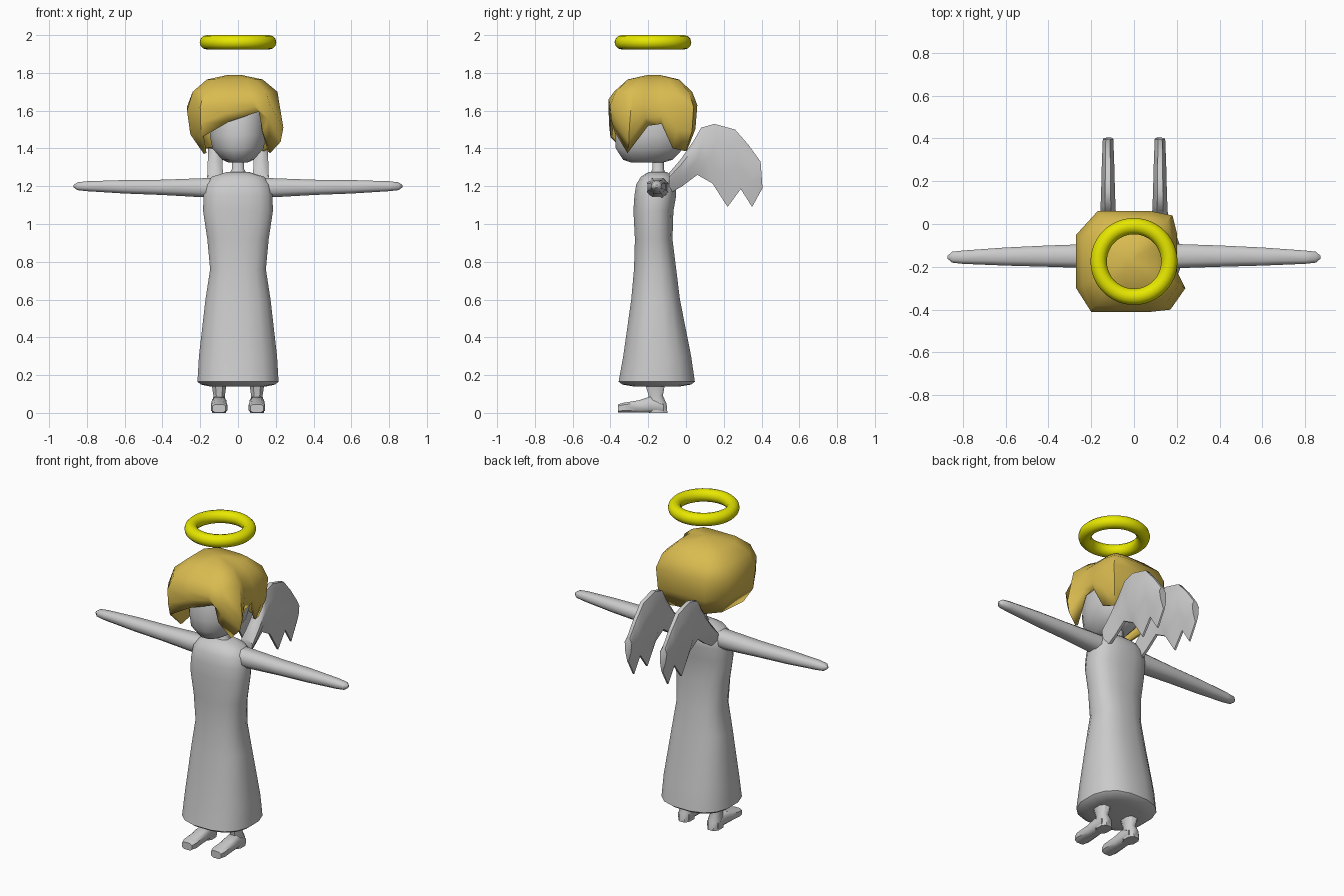
import bpy, math
from mathutils import Vector

if "Cube" in bpy.data.objects:
    bpy.data.objects.remove(bpy.data.objects["Cube"])


def material(name, rgb):
    m = bpy.data.materials.new(name)
    m.diffuse_color = (*rgb, 1)
    m.use_nodes = True
    m.node_tree.nodes["Principled BSDF"].inputs["Base Color"].default_value = m.diffuse_color
    return m


WHITE = material("soft white", (0.60, 0.60, 0.60))
BLOND = material("blond", (0.70, 0.50, 0.08))
YELLOW = material("halo yellow", (0.80, 0.80, 0.0))


def skin(name, rings, mat, angle=50, caps=(True, True)):
    """Join equal-length rings of points into one closed tube."""
    n = len(rings[0])
    verts = [p for r in rings for p in r]
    faces = [(i * n + j, i * n + (j + 1) % n, (i + 1) * n + (j + 1) % n, (i + 1) * n + j)
             for i in range(len(rings) - 1) for j in range(n)]
    if caps[0]:
        faces.append(tuple(reversed(range(n))))
    if caps[1]:
        faces.append(tuple(range(len(verts) - n, len(verts))))
    me = bpy.data.meshes.new(name)
    me.from_pydata(verts, [], faces)
    me.materials.append(mat)
    ob = bpy.data.objects.new(name, me)
    bpy.context.collection.objects.link(ob)
    bpy.ops.object.select_all(action='DESELECT')
    ob.select_set(True)
    bpy.context.view_layer.objects.active = ob
    bpy.ops.object.mode_set(mode='EDIT')
    bpy.ops.mesh.select_all(action='SELECT')
    bpy.ops.mesh.normals_make_consistent(inside=False)
    bpy.ops.object.mode_set(mode='OBJECT')
    bpy.ops.object.shade_smooth_by_angle(angle=math.radians(angle))
    return ob


def oval(a, b, n, power=0.8):
    """Rounded-box outline with half sizes a and b."""
    pts = []
    for i in range(n):
        t = 2 * math.pi * (i + 0.5) / n
        c, s = math.cos(t), math.sin(t)
        pts.append((a * math.copysign(abs(c) ** power, c), b * math.copysign(abs(s) ** power, s)))
    return pts


def stack(name, levels, mat, n=16, cx=0, power=0.8):
    """Loft horizontal ovals given as (z, half width, front y, back y)."""
    rings = [[(cx + x, (f + b) / 2 + y, z) for x, y in oval(w, (b - f) / 2, n, power)]
             for z, w, f, b in levels]
    return skin(name, rings, mat)


# Robe with flared hem
stack("robe", [
    (0.14, 0.15, -0.28, -0.03), (0.15, 0.20, -0.34, 0.03), (0.165, 0.218, -0.36, 0.05),
    (0.30, 0.21, -0.335, 0.03), (0.60, 0.175, -0.292, -0.03), (0.76, 0.15, -0.277, -0.05),
    (0.92, 0.165, -0.272, -0.07), (1.07, 0.188, -0.28, -0.065), (1.15, 0.185, -0.275, -0.05),
    (1.21, 0.175, -0.265, -0.05), (1.25, 0.14, -0.24, -0.07), (1.275, 0.06, -0.20, -0.10)], WHITE)

# Neck and head
stack("neck", [(1.25, 0.06, -0.20, -0.10), (1.29, 0.035, -0.18, -0.115), (1.38, 0.035, -0.18, -0.115)],
      WHITE, 8)
stack("head", [
    (1.325, 0.05, -0.29, -0.12), (1.34, 0.085, -0.335, -0.07), (1.40, 0.138, -0.375, -0.01),
    (1.47, 0.152, -0.38, 0.01), (1.58, 0.15, -0.375, 0.01), (1.67, 0.11, -0.33, -0.04),
    (1.71, 0.05, -0.25, -0.11)], WHITE, power=0.9)

for side, label in ((-1, "left"), (1, "right")):
    # Arm: (x, centre y, half depth, centre z, half height)
    arm = [(0.12, -0.15, 0.06, 1.192, 0.056), (0.20, -0.15, 0.06, 1.192, 0.053),
           (0.40, -0.15, 0.053, 1.194, 0.043), (0.60, -0.152, 0.045, 1.197, 0.038),
           (0.80, -0.155, 0.033, 1.20, 0.028), (0.85, -0.155, 0.027, 1.20, 0.022),
           (0.87, -0.155, 0.008, 1.20, 0.007)]
    skin(label + "_arm", [[(side * x, cy + u, cz + v) for u, v in oval(a, b, 8)]
                          for x, cy, a, cz, b in arm], WHITE)

    # Ankle and foot
    stack(label + "_ankle", [(0.0, 0.040, -0.20, -0.095), (0.05, 0.040, -0.20, -0.10),
                             (0.09, 0.032, -0.20, -0.12), (0.17, 0.045, -0.225, -0.105)],
          WHITE, 8, side * 0.10)
    foot = [(-0.12, 0.040, 0.055), (-0.19, 0.040, 0.088), (-0.25, 0.042, 0.068),
            (-0.33, 0.046, 0.055), (-0.36, 0.036, 0.046)]
    skin(label + "_foot", [[(side * 0.10 + u, y, h / 2 + v) for u, v in oval(w, h / 2, 8, 0.6)]
                           for y, w, h in foot], WHITE)

    # Wing: ribs from root to tip as (upper y, z, lower y, z)
    ribs = [(-0.09, 1.27, -0.09, 1.16), (-0.03, 1.34, -0.02, 1.20), (0.04, 1.44, 0.06, 1.26),
            (0.08, 1.51, 0.14, 1.215), (0.15, 1.53, 0.22, 1.09), (0.26, 1.50, 0.29, 1.185),
            (0.33, 1.42, 0.35, 1.09), (0.395, 1.33, 0.405, 1.19)]
    rings = []
    for i, (uy, uz, ly, lz) in enumerate(ribs):
        thick = 0.042 - 0.0025 * i
        up, low = Vector((side * 0.122, uy, uz)), Vector((side * 0.118, ly, lz))
        section = [(0, -0.4), (0.2, -1), (0.6, -0.8), (1, -0.2), (1, 0.2), (0.6, 0.8), (0.2, 1), (0, 0.4)]
        rings.append([up.lerp(low, t) + Vector((w * thick, 0, 0)) for t, w in section])
    skin(label + "_wing", rings, WHITE)

# Hair: widest outline point, then the jagged lower edge point, around the head
locks = [
    ((-0.20, -0.41, 1.62), (-0.19, -0.40, 1.46)), ((-0.07, -0.41, 1.64), (-0.05, -0.40, 1.54)),
    ((0.08, -0.41, 1.66), (0.11, -0.39, 1.595)), ((0.17, -0.40, 1.63), (0.13, -0.38, 1.49)),
    ((0.24, -0.30, 1.51), (0.17, -0.31, 1.375)), ((0.20, -0.22, 1.62), (0.19, -0.20, 1.52)),
    ((0.20, -0.13, 1.62), (0.19, -0.13, 1.53)), ((0.20, -0.04, 1.62), (0.17, -0.07, 1.40)),
    ((0.18, 0.04, 1.62), (0.14, 0.00, 1.385)), ((0.08, 0.06, 1.63), (0.06, 0.01, 1.40)),
    ((-0.17, 0.06, 1.63), (-0.13, 0.01, 1.40)), ((-0.27, -0.05, 1.62), (-0.20, -0.07, 1.40)),
    ((-0.27, -0.30, 1.60), (-0.18, -0.31, 1.37))]
rows = [[], [], [], [], []]
for wide, edge in locks:
    wide, edge = Vector(wide), Vector(edge)
    for row, (scale, z) in zip(rows, ((0.12, 1.79), (0.58, 1.765), (0.88, 1.70))):
        row.append(Vector((-0.02 + (wide.x + 0.02) * scale, -0.17 + (wide.y + 0.17) * scale, z)))
    rows[3].append(wide)
    rows[4].append(edge)
# Bulged row that keeps the locks full before they tuck in
bulge = []
for w, e in zip(rows[3], rows[4]):
    p = w.lerp(e, 0.2)
    p.z = w.z + (e.z - w.z) * 0.55
    bulge.append(p)
rows.insert(4, bulge)
hair = skin("hair", rows, BLOND, 45, (True, False))
shell = hair.modifiers.new("thickness", 'SOLIDIFY')
shell.thickness = 0.015
shell.offset = -1

# Halo
bpy.ops.mesh.primitive_torus_add(major_segments=48, minor_segments=12, major_radius=0.165,
                                 minor_radius=0.038, location=(0, -0.175, 1.962))
halo = bpy.context.object
halo.name = "halo"
halo.data.materials.append(YELLOW)
bpy.ops.object.shade_smooth()
